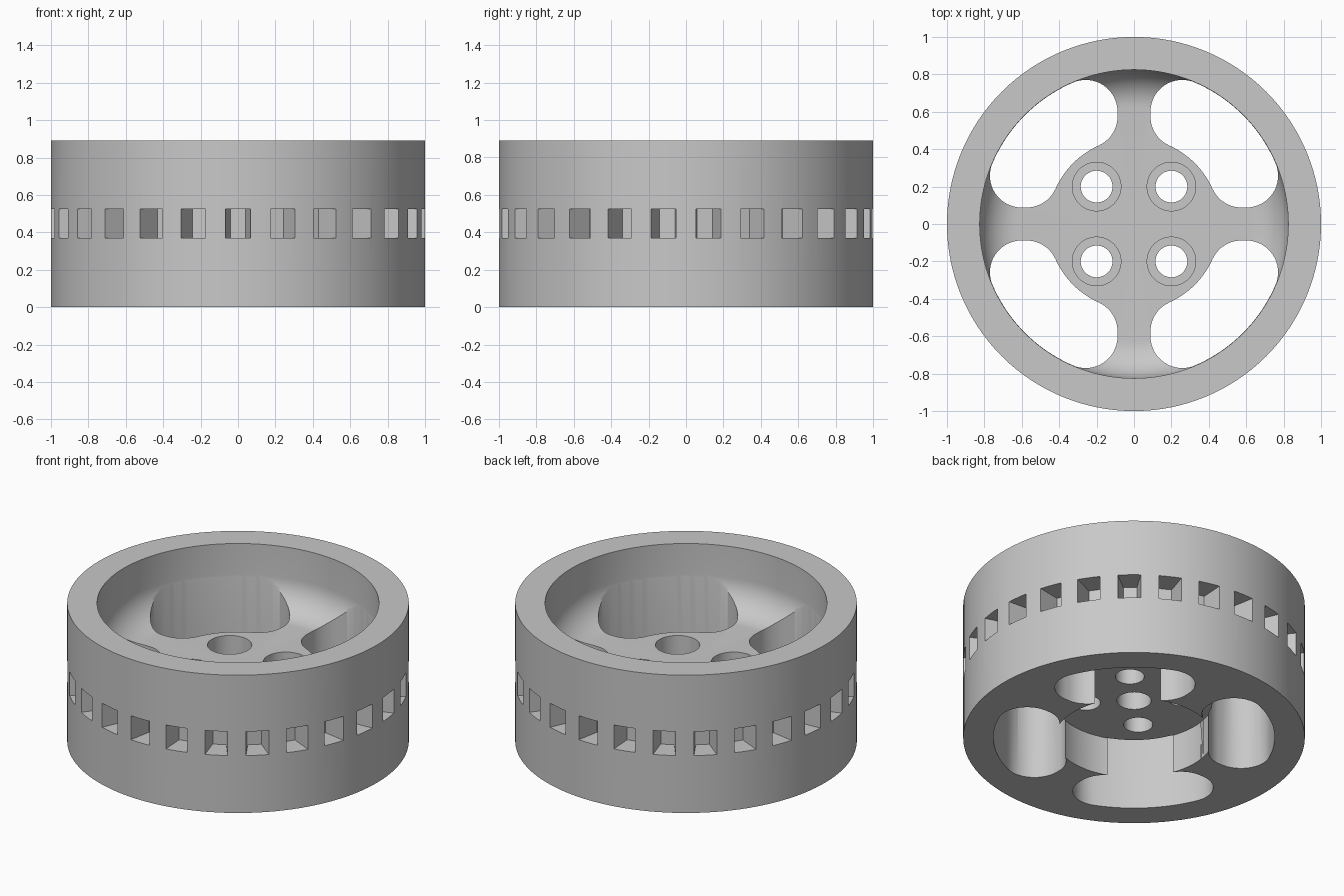
import bpy, bmesh
from math import pi, sin, cos, atan2, sqrt, radians

if "Cube" in bpy.data.objects:
    bpy.data.objects.remove(bpy.data.objects["Cube"], do_unlink=True)

HEIGHT, RIM, HUB_TOP, HUB_BOTTOM = 0.89, 0.825, 0.49, 0.25
HUB_R, SPOKE_HALF, CORNER = 0.46, 0.088, 0.17
FILLET = 0.2
SLOTS = 26

grey = bpy.data.materials.new("plain grey")
grey.use_nodes = True
colour = (0.58, 0.58, 0.58, 1)
grey.diffuse_color = colour
grey.node_tree.nodes["Principled BSDF"].inputs["Base Color"].default_value = colour


def arc(cx, cy, r, a0, a1, n):
    return [(cx + r * cos(a0 + (a1 - a0) * i / n), cy + r * sin(a0 + (a1 - a0) * i / n))
            for i in range(n + 1)]


def circle(cx, cy, r, n=48):
    return arc(cx, cy, r, 0, 2 * pi, n)[:-1]


def turn(points, a):
    return [(x * cos(a) - y * sin(a), x * sin(a) + y * cos(a)) for x, y in points]


def make_object(name, bm):
    bmesh.ops.recalc_face_normals(bm, faces=bm.faces)
    mesh = bpy.data.meshes.new(name)
    bm.to_mesh(mesh)
    bm.free()
    mesh.materials.append(grey)
    obj = bpy.data.objects.new(name, mesh)
    bpy.context.collection.objects.link(obj)
    return obj


def prisms(name, outlines, z0, z1):
    """Upright prisms from a list of closed outlines."""
    bm = bmesh.new()
    for outline in outlines:
        face = bm.faces.new([bm.verts.new((x, y, z0)) for x, y in outline])
        new = bmesh.ops.extrude_face_region(bm, geom=[face])["geom"]
        bmesh.ops.translate(bm, vec=(0, 0, z1 - z0),
                            verts=[v for v in new if isinstance(v, bmesh.types.BMVert)])
    return make_object(name, bm)


def cut(body, cutter):
    mod = body.modifiers.new(cutter.name, "BOOLEAN")
    mod.operation, mod.solver, mod.object = "DIFFERENCE", "EXACT", cutter
    bpy.context.view_layer.objects.active = body
    bpy.ops.object.modifier_apply(modifier=mod.name)
    bpy.data.objects.remove(cutter, do_unlink=True)


# Turned wheel blank: rim wall sweeping down into a flat web
profile = [(0, 0), (1, 0), (1, HEIGHT), (RIM, HEIGHT)]
profile += arc(RIM - FILLET, HUB_TOP + FILLET, FILLET, 0, -pi / 2, 14) + [(0, HUB_TOP)]
bm = bmesh.new()
verts = [bm.verts.new((r, 0, z)) for r, z in profile]
edges = [bm.edges.new(pair) for pair in zip(verts, verts[1:])]
bmesh.ops.spin(bm, geom=verts + edges, cent=(0, 0, 0), axis=(0, 0, 1),
               angle=2 * pi, steps=128, use_merge=True)
bmesh.ops.remove_doubles(bm, verts=bm.verts, dist=1e-5)
wheel = make_object("wheel", bm)

# Four rounded windows that leave the cross spokes and round hub
out_r = RIM - 0.0015
cx = SPOKE_HALF + CORNER
y_in = sqrt((HUB_R + CORNER) ** 2 - cx ** 2)
y_out = sqrt((out_r - CORNER) ** 2 - cx ** 2)
a_in, a_out = atan2(y_in, cx), atan2(y_out, cx)
half = arc(cx, y_in, CORNER, a_in + pi, pi, 10)
half += arc(cx, y_out, CORNER, pi, a_out, 16)
mirrored = [(y, x) for x, y in reversed(half)]
window = half + arc(0, 0, out_r, a_out, pi / 2 - a_out, 24)[1:-1]
window += mirrored + arc(0, 0, HUB_R, pi / 2 - a_in, a_in, 16)[1:-1]
cut(wheel, prisms("windows", [turn(window, k * pi / 2) for k in range(4)], -0.1, 1.0))

# Round recess under the hub
cut(wheel, prisms("hub_recess", [circle(0, 0, HUB_R + 0.004, 96)], -0.1, HUB_BOTTOM))

# Bolt holes with counterbores, and a blind axle hole from below
bolts = [(x, y) for x in (-0.2, 0.2) for y in (-0.2, 0.2)]
cut(wheel, prisms("bolt_holes", [circle(x, y, 0.085) for x, y in bolts], 0.15, 0.6))
cut(wheel, prisms("counterbores", [circle(x, y, 0.13) for x, y in bolts], 0.35, 0.6))
cut(wheel, prisms("axle_hole", [circle(0, 0, 0.1)], 0.15, 0.4))

# Ring of tapered pockets around the tread
pocket = [(-0.077, -1.05), (0.077, -1.05), (0.04, -0.85), (-0.04, -0.85)]
cut(wheel, prisms("tread_pockets",
                  [turn(pocket, 2 * pi * k / SLOTS) for k in range(SLOTS)], 0.37, 0.525))

bpy.ops.object.select_all(action="DESELECT")
wheel.select_set(True)
bpy.context.view_layer.objects.active = wheel
bpy.ops.object.shade_smooth_by_angle(angle=radians(30))
